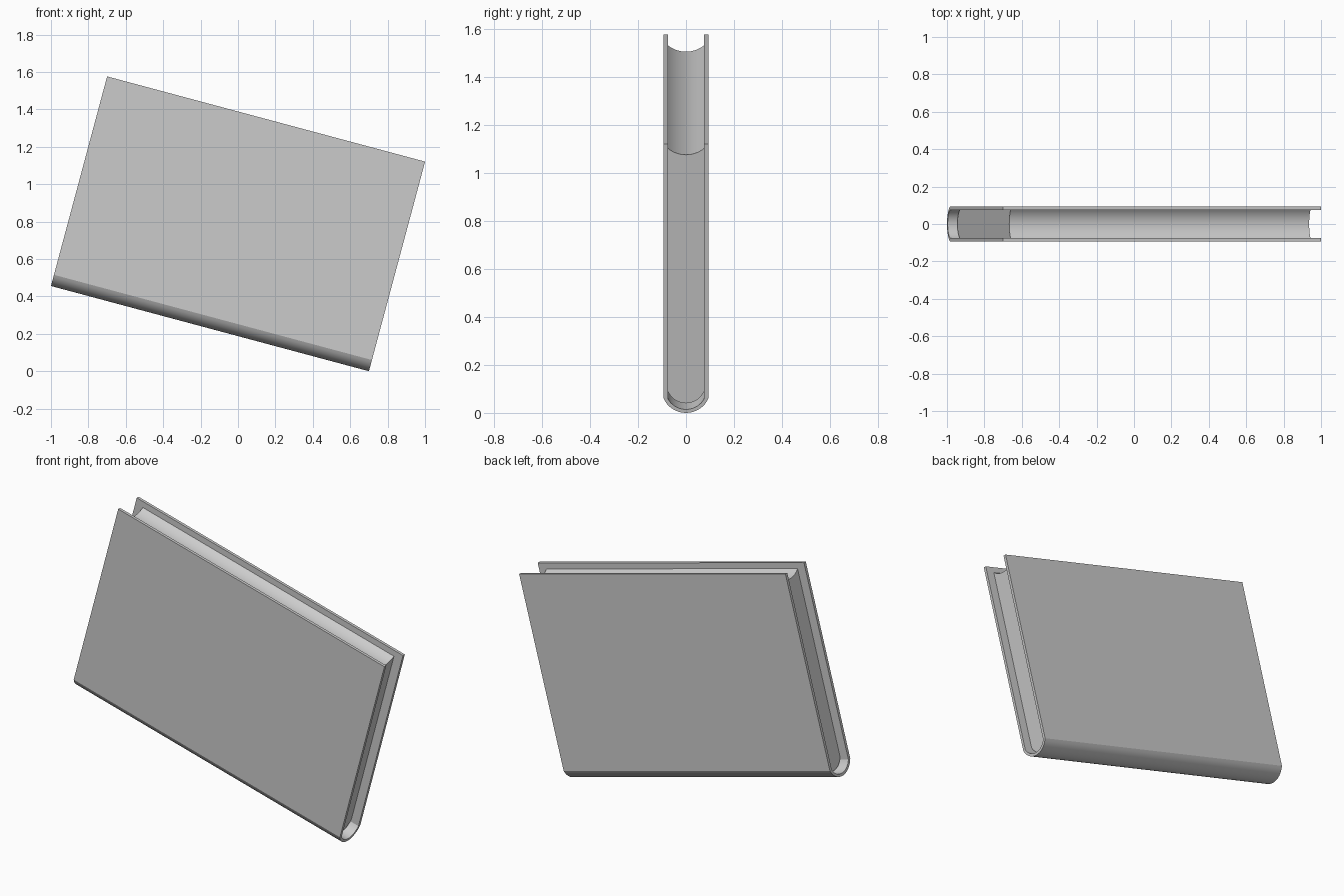
import bpy, bmesh, math
from mathutils import Matrix, Vector

if "Cube" in bpy.data.objects:
    bpy.data.objects.remove(bpy.data.objects["Cube"])

TILT = math.radians(15)
LENGTH = 1.76      # along the spine
WIDTH = 1.16       # spine to fore-edge
OUT, INN = 0.093, 0.076
HINGE = 0.062
# Book frame: x along the spine, z away from the spine, tilted onto its corner
FRAME = Matrix.Translation((-1, 0, LENGTH * math.sin(TILT))) @ Matrix.Rotation(TILT, 4, 'Y')


def arc(half, z_edge, z_mid, n=16):
    """Circular arc from y=-half to y=+half, sagging from z_edge to z_mid."""
    sag = z_edge - z_mid
    r = (half * half + sag * sag) / (2 * sag)
    a = math.asin(half / r)
    return [(r * math.sin(a * (2 * i / n - 1)),
             z_mid + r - r * math.cos(a * (2 * i / n - 1))) for i in range(n + 1)]


def extrude_profile(name, profile, x0, x1, smooth=False):
    bm = bmesh.new()
    face = bm.faces.new([bm.verts.new((x0, y, z)) for y, z in profile])
    ext = bmesh.ops.extrude_face_region(bm, geom=[face])
    verts = [g for g in ext['geom'] if isinstance(g, bmesh.types.BMVert)]
    bmesh.ops.translate(bm, vec=Vector((x1 - x0, 0, 0)), verts=verts)
    bmesh.ops.recalc_face_normals(bm, faces=bm.faces[:])
    bm.transform(FRAME)
    mesh = bpy.data.meshes.new(name)
    bm.to_mesh(mesh)
    bm.free()
    obj = bpy.data.objects.new(name, mesh)
    bpy.context.collection.objects.link(obj)
    if smooth:
        bpy.context.view_layer.objects.active = obj
        obj.select_set(True)
        bpy.ops.object.shade_smooth_by_angle(angle=math.radians(30))
        obj.select_set(False)
    return obj


# Flat cover boards
for name, s in (("front_cover", -1), ("back_cover", 1)):
    extrude_profile(name, [(s * INN, HINGE), (s * OUT, HINGE),
                           (s * OUT, WIDTH), (s * INN, WIDTH)], 0, LENGTH)

# Rounded spine shell
spine = arc(OUT, HINGE, 0) + arc(INN, HINGE, 0.015)[::-1]
extrude_profile("spine", spine, 0, LENGTH, True)

# Page block: rounded at the spine, hollow at the fore-edge
pages = arc(0.075, 0.08, 0.028) + arc(0.075, 1.127, 1.10)[::-1]
extrude_profile("page_block", pages, 0.05, LENGTH - 0.05, True)
